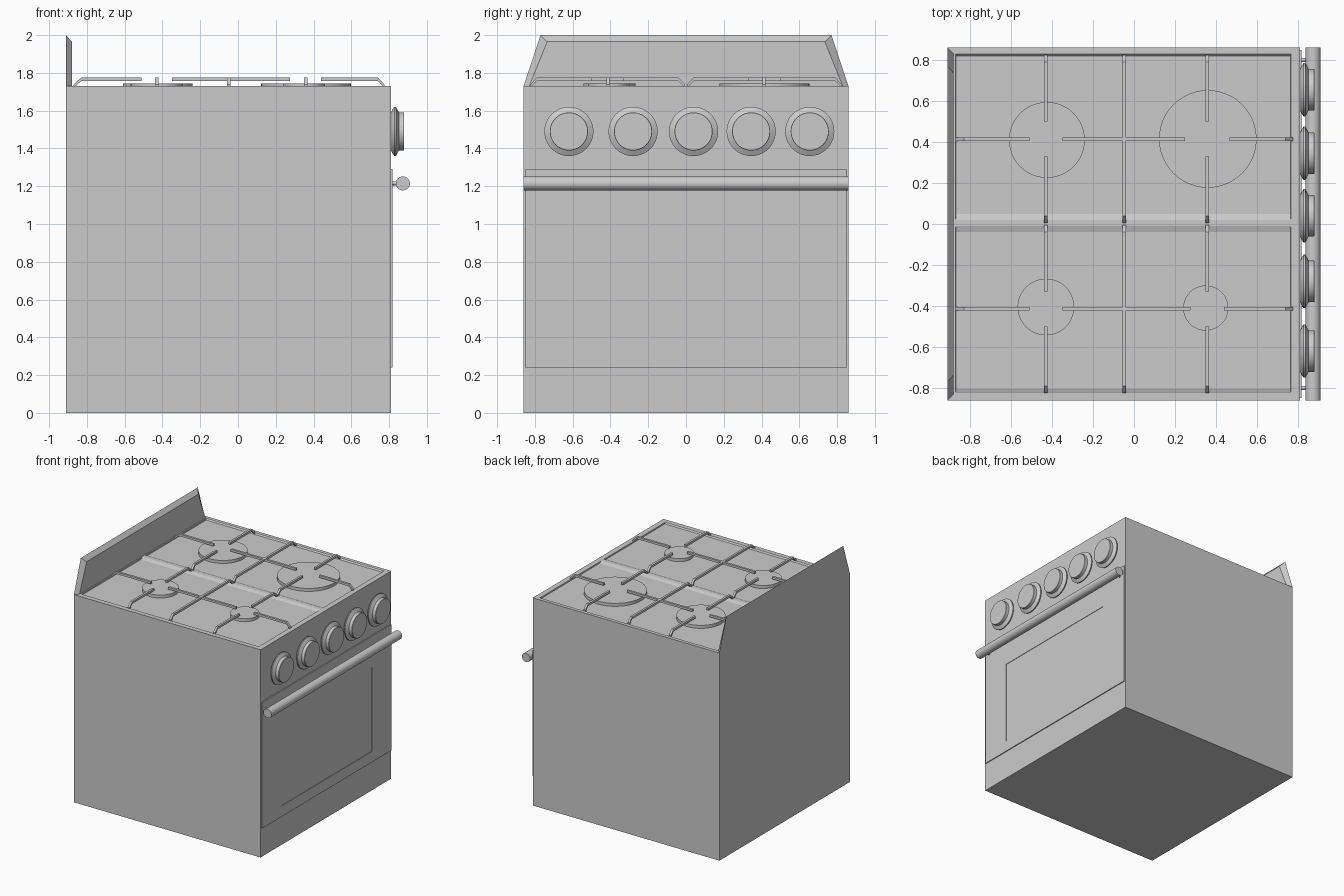
import bpy
import bmesh
import math
from mathutils import Matrix, Vector

cube = bpy.data.objects.get("Cube")
if cube:
    bpy.data.objects.remove(cube, do_unlink=True)

# One plain finish for the whole cooker
COLOUR = (0.6, 0.6, 0.6, 1)
grey = bpy.data.materials.new("plain_grey")
grey.diffuse_color = COLOUR
grey.use_nodes = True
grey.node_tree.nodes["Principled BSDF"].inputs["Base Color"].default_value = COLOUR

BACK, FRONT, SIDE, TOP = -0.91, 0.81, 0.86, 1.73
FLOOR = TOP - 0.01


def add_object(name, bm, smooth=False):
    bmesh.ops.recalc_face_normals(bm, faces=bm.faces[:])
    mesh = bpy.data.meshes.new(name)
    bm.to_mesh(mesh)
    bm.free()
    mesh.materials.append(grey)
    obj = bpy.data.objects.new(name, mesh)
    bpy.context.collection.objects.link(obj)
    if smooth:
        bpy.ops.object.select_all(action='DESELECT')
        obj.select_set(True)
        bpy.context.view_layer.objects.active = obj
        bpy.ops.object.shade_smooth_by_angle(angle=math.radians(35))
    return obj


def box_mesh(low, high):
    bm = bmesh.new()
    low, high = Vector(low), Vector(high)
    size = Matrix.Diagonal((*(high - low), 1))
    bmesh.ops.create_cube(bm, size=1, matrix=Matrix.Translation((low + high) / 2) @ size)
    return bm


def loft(bm, rings):
    """Skin equal rings of points and cap both ends."""
    rows = [[bm.verts.new(p) for p in ring] for ring in rings]
    count = len(rows[0])
    for a, b in zip(rows, rows[1:]):
        for i in range(count):
            j = (i + 1) % count
            bm.faces.new((a[i], a[j], b[j], b[i]))
    bm.faces.new(rows[0][::-1])
    bm.faces.new(rows[-1])


def turned(name, profile, centre, axis, sides=40):
    """Turn (distance, radius) pairs around the x, y or z axis."""
    bm = bmesh.new()
    rings = []
    for d, r in profile:
        ring = []
        for i in range(sides):
            a = math.tau * i / sides
            u, v = r * math.cos(a), r * math.sin(a)
            offset = {'x': (d, u, v), 'y': (u, d, v), 'z': (u, v, d)}[axis]
            ring.append(Vector(centre) + Vector(offset))
        rings.append(ring)
    loft(bm, rings)
    return add_object(name, bm, True)


def inset_to(bm, face, rect, z):
    """Inset a rectangular face and fit its inner copy to a rectangle."""
    x0, x1, y0, y1 = rect
    mid = face.calc_center_median()
    bmesh.ops.inset_individual(bm, faces=[face], thickness=0.005)
    for v in face.verts:
        v.co = (x0 if v.co.x < mid.x else x1, y0 if v.co.y < mid.y else y1, z)


# Body with two shallow hob trays
bm = box_mesh((BACK, -SIDE, 0), (FRONT, SIDE, TOP))
bmesh.ops.bisect_plane(bm, geom=bm.verts[:] + bm.edges[:] + bm.faces[:],
                       plane_co=(0, 0.005, 0), plane_no=(0, 1, 0))
bm.normal_update()
for face in [f for f in bm.faces if f.normal.z > 0.9]:
    if face.calc_center_median().y > 0:
        edges, floor = (0.02, 0.83), (0.05, 0.82)
    else:
        edges, floor = (-0.82, -0.01), (-0.81, -0.04)
    inset_to(bm, face, (-0.87, 0.765, *edges), TOP)
    inset_to(bm, face, (-0.868, 0.763, *floor), FLOOR)
add_object("body", bm)

# Tapered splashback with chamfered edges
bm = bmesh.new()
loft(bm, [
    [(BACK, -SIDE, TOP), (BACK, SIDE, TOP), (BACK, 0.77, 2), (BACK, -0.77, 2)],
    [(-0.88, -0.83, TOP), (-0.88, 0.83, TOP), (-0.88, 0.735, 1.965), (-0.88, -0.735, 1.965)],
])
add_object("splashback", bm)

# Oven door with a slightly sunken window
bm = box_mesh((FRONT, -0.85, 0.24), (0.818, 0.85, 1.29))
bm.normal_update()
door_face = next(f for f in bm.faces if f.normal.x > 0.9)
for depth in (0.818, 0.814):
    bmesh.ops.inset_individual(bm, faces=[door_face], thickness=0.0 if depth < 0.815 else 0.05)
    for v in door_face.verts:
        v.co = (depth, math.copysign(0.595, v.co.y), 0.33 if v.co.z < 0.7 else 1.03)
add_object("oven_door", bm)

# Door handle on two posts
turned("door_handle", [(-SIDE, 0.037), (SIDE, 0.037)], (0.873, 0, 1.215), 'y', 32)
for side, y in (("right", -0.8), ("left", 0.8)):
    turned(side + "_handle_post", [(0, 0.01), (0.06, 0.01)], (FRONT, y, 1.215), 'x', 16)

# Control knobs
knob = [(0, 0.1), (0.008, 0.118), (0.018, 0.13), (0.026, 0.13),
        (0.038, 0.108), (0.042, 0.101), (0.068, 0.101), (0.07, 0.099)]
for i, y in enumerate((-0.62, -0.28, 0.04, 0.345, 0.655)):
    turned(f"control_knob_{i + 1}", knob, (FRONT, y, 1.49), 'x', 48)

# Burner discs
burners = {"back_left": (-0.425, 0.41, 0.185), "front_left": (0.36, 0.415, 0.238),
           "back_right": (-0.43, -0.405, 0.138), "front_right": (0.35, -0.41, 0.11)}
for place, (x, y, r) in burners.items():
    turned(place + "_burner", [(0, r), (0.025, r)], (x, y, FLOOR), 'z', 48)

# Pan supports: flat bars that bend down at the tray edges
BAR, HIGH, LOW = 0.018, 1.775, 1.739


def bar(bm, path, across, along):
    rings = []
    for d, z in path:
        ring = []
        for w, h in ((-1, 0), (1, 0), (1, -BAR), (-1, -BAR)):
            side = across + w * BAR / 2
            ring.append((d, side, z + h) if along == 'x' else (side, d, z + h))
        rings.append(ring)
    loft(bm, rings)


for place, s in (("left", 1), ("right", -1)):
    bm = bmesh.new()
    near, far = 0.005 * s, 0.825 * s
    near_bend, far_bend = 0.04 * s, 0.79 * s
    row = 0.413 * s
    wide = s > 0
    # Fingers running front to back
    bar(bm, [(-0.87, LOW), (-0.83, HIGH), (-0.51, HIGH)], row, 'x')
    bar(bm, [(-0.35, HIGH), (0.25 if wide else 0.275, HIGH)], row, 'x')
    bar(bm, [(0.465 if wide else 0.44, HIGH), (0.74, HIGH), (0.775, LOW)], row, 'x')
    # Fingers running side to side
    for x in (-0.43, 0.358):
        bar(bm, [(near, LOW), (near_bend, HIGH), (0.33 * s, HIGH)], x, 'y')
        bar(bm, [(0.5 * s, HIGH), (far_bend, HIGH), (far, LOW)], x, 'y')
    # Middle crossbar
    bar(bm, [(near, LOW), (near_bend, HIGH), (far_bend, HIGH), (far, LOW)], -0.048, 'y')
    add_object(place + "_pan_support", bm)
